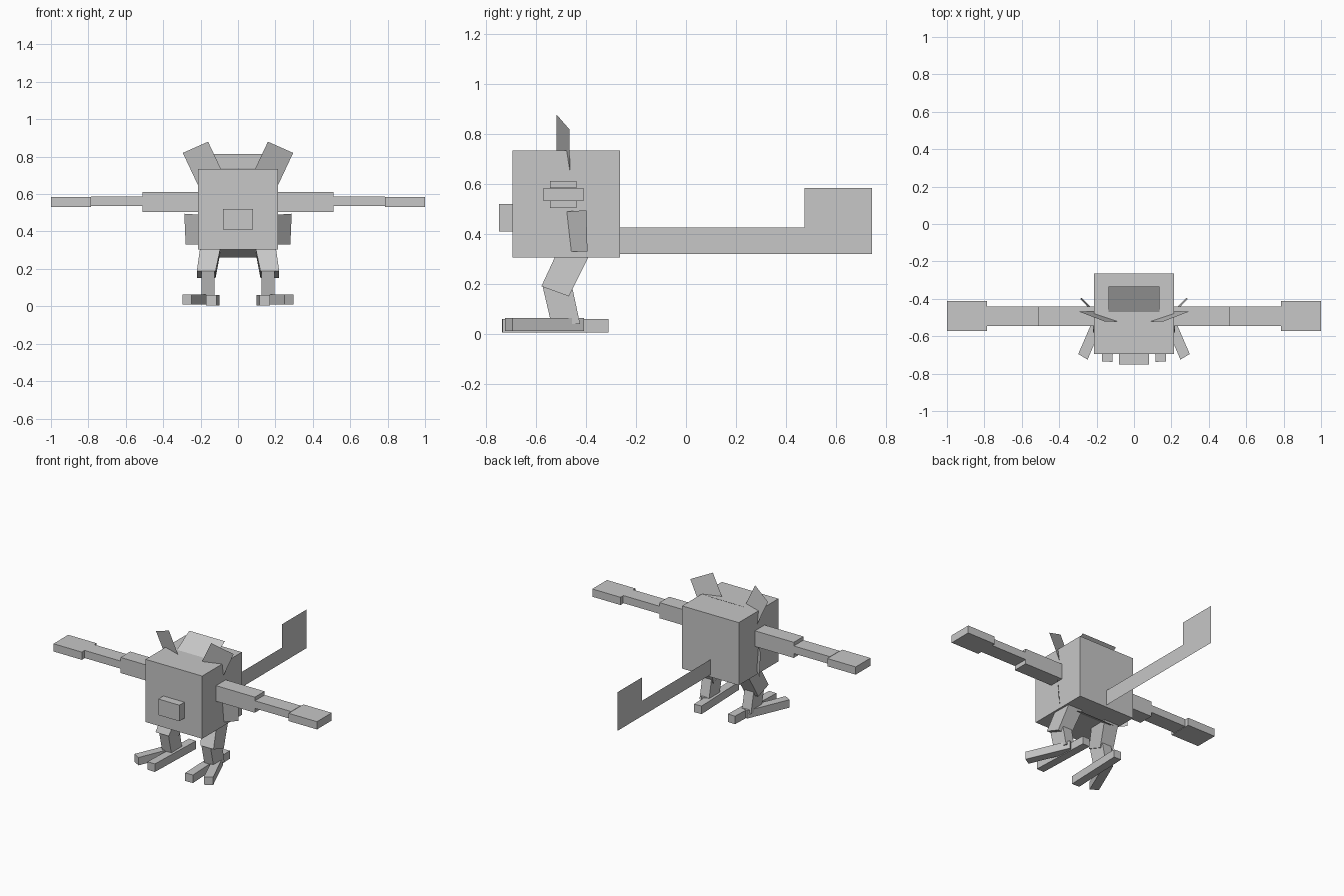
import bpy
import bmesh

cube = bpy.data.objects.get("Cube")
if cube:
    bpy.data.objects.remove(cube, do_unlink=True)

# Single flat grey
grey = bpy.data.materials.new("plain_grey")
grey.use_nodes = True
colour = (0.57, 0.57, 0.57, 1.0)
grey.diffuse_color = colour
grey.node_tree.nodes["Principled BSDF"].inputs["Base Color"].default_value = colour


def finish(name, bm):
    bmesh.ops.recalc_face_normals(bm, faces=bm.faces)
    mesh = bpy.data.meshes.new(name)
    bm.to_mesh(mesh)
    bm.free()
    mesh.materials.append(grey)
    obj = bpy.data.objects.new(name, mesh)
    bpy.context.collection.objects.link(obj)
    return obj


def prism(name, lower, upper):
    """Solid between two matching four-cornered ends."""
    bm = bmesh.new()
    a = [bm.verts.new(p) for p in lower]
    b = [bm.verts.new(p) for p in upper]
    bm.faces.new(a)
    bm.faces.new(b)
    for i in range(4):
        j = (i + 1) % 4
        bm.faces.new((a[i], a[j], b[j], b[i]))
    return finish(name, bm)


def box(name, x, y, z):
    ends = [[(x[0], y[0], h), (x[1], y[0], h), (x[1], y[1], h), (x[0], y[1], h)] for h in z]
    return prism(name, *ends)


def plate(name, points):
    bm = bmesh.new()
    bm.faces.new([bm.verts.new(p) for p in points])
    return finish(name, bm)


# Body and beak
box("body", (-0.215, 0.215), (-0.695, -0.265), (0.305, 0.735))
box("beak", (-0.08, 0.08), (-0.75, -0.695), (0.41, 0.52))

# Thin crest, belly flap and upturned tail
plate("crest", [(-0.135, -0.47, 0.736), (0.135, -0.47, 0.736),
                (0.135, -0.335, 0.815), (-0.135, -0.335, 0.815)])
plate("belly_flap", [(-0.135, -0.43, 0.304), (0.135, -0.43, 0.304),
                     (0.135, -0.35, 0.26), (-0.135, -0.35, 0.26)])
plate("tail", [(0, -0.265, 0.32), (0, 0.745, 0.32), (0, 0.745, 0.585),
               (0, 0.475, 0.585), (0, 0.475, 0.425), (0, -0.265, 0.425)])

for side, s in (("left", 1), ("right", -1)):
    # Ear and side fin
    plate(side + "_ear", [(s * 0.16, -0.52, 0.88), (s * 0.295, -0.468, 0.82),
                          (s * 0.215, -0.465, 0.65), (s * 0.08, -0.52, 0.71)])
    plate(side + "_fin", [(s * 0.213, -0.48, 0.49), (s * 0.287, -0.40, 0.495),
                          (s * 0.28, -0.395, 0.33), (s * 0.21, -0.465, 0.33)])

    # Arm in three steps
    box(side + "_upper_arm", (s * 0.215, s * 0.51), (-0.545, -0.44), (0.505, 0.612))
    box(side + "_forearm", (s * 0.51, s * 0.785), (-0.545, -0.44), (0.535, 0.587))
    box(side + "_hand", (s * 0.785, s * 1.0), (-0.572, -0.412), (0.532, 0.585))

    # Thigh slants forward, shin slants back
    prism(side + "_thigh",
          [(s * 0.12, -0.58, 0.19), (s * 0.22, -0.58, 0.19),
           (s * 0.22, -0.47, 0.15), (s * 0.12, -0.47, 0.15)],
          [(s * 0.09, -0.515, 0.33), (s * 0.20, -0.515, 0.33),
           (s * 0.20, -0.39, 0.31), (s * 0.09, -0.39, 0.31)])
    prism(side + "_shin",
          [(s * 0.125, -0.54, 0.04), (s * 0.195, -0.54, 0.04),
           (s * 0.195, -0.425, 0.04), (s * 0.125, -0.425, 0.04)],
          [(s * 0.125, -0.575, 0.19), (s * 0.195, -0.575, 0.19),
           (s * 0.195, -0.455, 0.18), (s * 0.125, -0.455, 0.18)])

    # Long inner toe with heel, and a splayed outer toe
    inner = [(0.115, -0.737), (0.172, -0.735), (0.155, -0.31), (0.10, -0.312)]
    outer = [(0.248, -0.725), (0.298, -0.695), (0.175, -0.41), (0.125, -0.435)]
    for name, outline, low, high in (("_inner_toe", inner, 0.005, 0.06),
                                     ("_outer_toe", outer, 0.01, 0.064)):
        prism(side + name, [(s * x, y, low) for x, y in outline],
              [(s * x, y, high) for x, y in outline])
